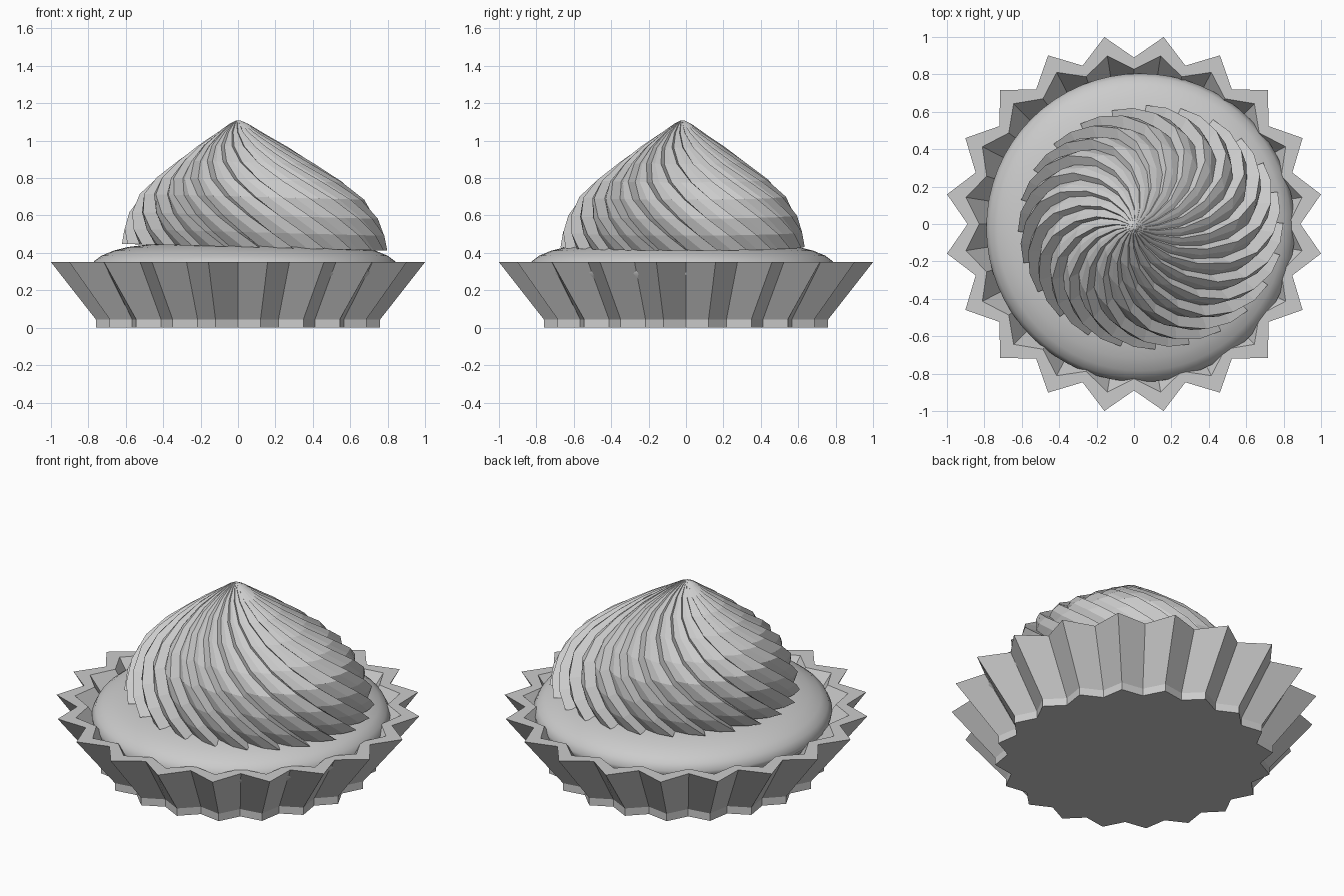
import bpy
from math import sin, cos, radians, pi

if "Cube" in bpy.data.objects:
    bpy.data.objects.remove(bpy.data.objects["Cube"])


def loft(name, rings, cap_start=True, cap_end=True):
    """Skin a list of equal-length rings; a cap closes an end with a fan."""
    n = len(rings[0])
    verts = [p for ring in rings for p in ring]
    faces = []
    for k in range(len(rings) - 1):
        for i in range(n):
            j = (i + 1) % n
            a, b = k * n, (k + 1) * n
            faces.append((a + i, a + j, b + j, b + i))
    for use, k, flip in ((cap_start, 0, True), (cap_end, len(rings) - 1, False)):
        if use:
            c = [sum(p[m] for p in rings[k]) / n for m in range(3)]
            verts.append(c)
            for i in range(n):
                tri = (k * n + i, k * n + (i + 1) % n, len(verts) - 1)
                faces.append(tri[::-1] if flip else tri)
    mesh = bpy.data.meshes.new(name)
    mesh.from_pydata(verts, [], faces)
    mesh.update()
    obj = bpy.data.objects.new(name, mesh)
    bpy.context.collection.objects.link(obj)
    return obj


def star(tip, valley, z, pleats=20):
    """Zigzag ring with a valley at angle zero."""
    pts = []
    for i in range(pleats * 2):
        a = pi * i / pleats
        r = tip if i % 2 else valley
        pts.append((r * cos(a), r * sin(a), z))
    return pts


def circle(r, z, cx, cy, n=64):
    return [(cx + r * cos(2 * pi * i / n), cy + r * sin(2 * pi * i / n), z)
            for i in range(n)]


# pleated case: outside wall, rim, inside wall, floor
loft("pleated_case", [
    star(0.77, 0.70, 0.0),
    star(0.77, 0.70, 0.045),
    star(1.012, 0.89, 0.35),
    star(0.91, 0.828, 0.35),
    star(0.69, 0.63, 0.05),
])

# cake dome, slightly off centre so it presses into the pleats
CAKE = [(0.63, 0.03), (0.68, 0.12), (0.735, 0.2), (0.785, 0.25), (0.822, 0.29),
        (0.825, 0.315), (0.805, 0.355), (0.765, 0.385), (0.70, 0.412),
        (0.62, 0.432), (0.5, 0.447), (0.3, 0.452)]
cake = loft("cake", [circle(r, z, 0.035, -0.02) for r, z in CAKE])
for p in cake.data.polygons:
    p.use_smooth = True

# twisted cream topping with sawtooth ridges
ARMS = 24
TWIST = 78
APEX = 1.11
CREAM = [(0.71, 0.43), (0.70, 0.51), (0.665, 0.60), (0.60, 0.70), (0.50, 0.79),
         (0.365, 0.885), (0.24, 0.97), (0.12, 1.045), (0.05, 1.09), (0.012, 1.108)]


def cream_ring(r, z):
    pts = []
    step = 2 * pi / ARMS
    turn = radians(TWIST) * (APEX - z) / (APEX - 0.43)
    for i in range(ARMS):
        # groove, wide slope, ridge, then a steep drop into the next groove
        for f, k in ((0.0, 0.89), (0.45, 0.955), (0.93, 1.0)):
            a = step * (i + f) + turn
            tilt = -0.018 * cos(a) * r / 0.71
            pts.append((r * k * cos(a) + 0.125 * r,
                        0.92 * r * k * sin(a) - 0.018, z + tilt))
    return pts


loft("cream_swirl", [cream_ring(r, z) for r, z in CREAM])
